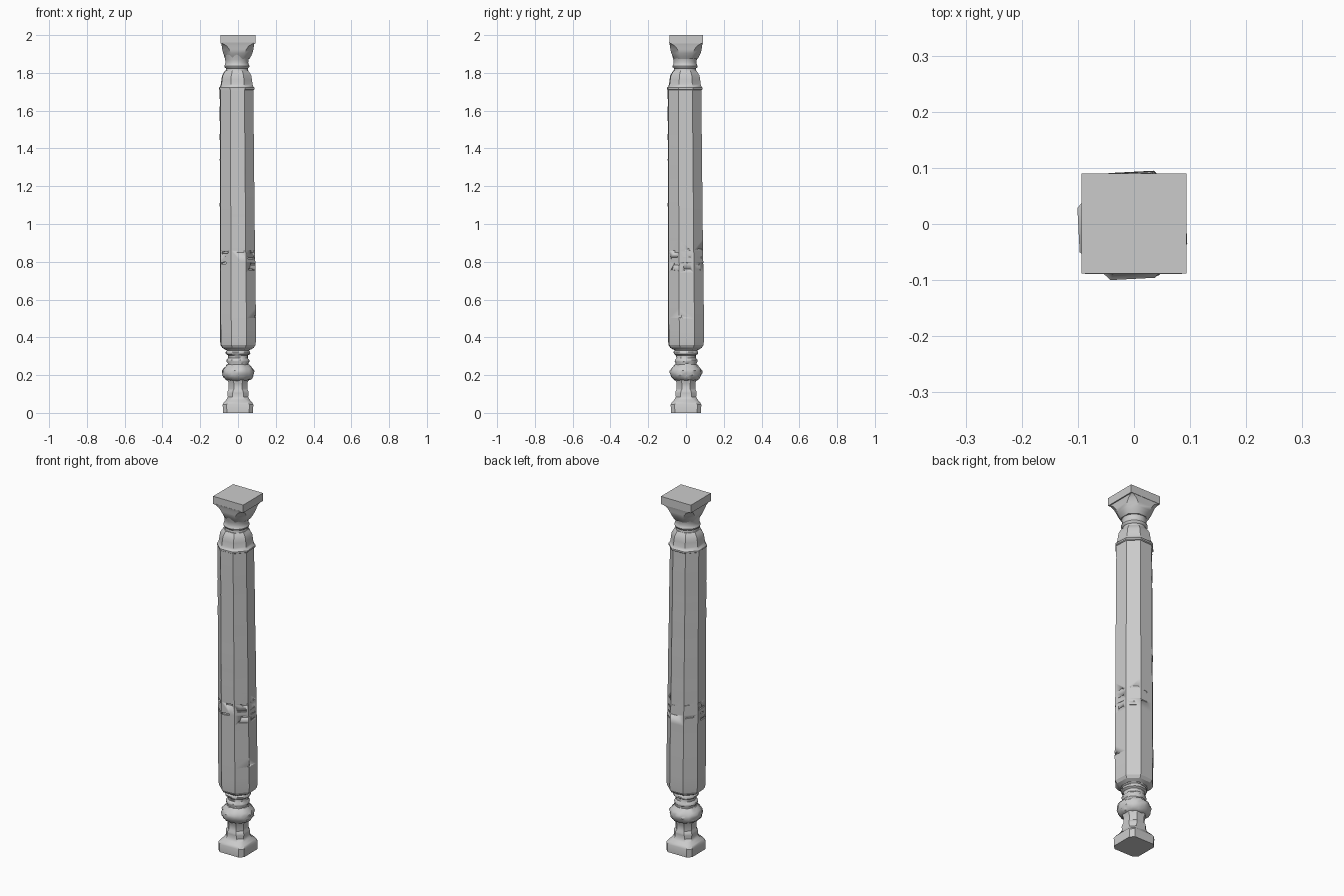
import bpy, bmesh, math, random
from mathutils import Matrix

if "Cube" in bpy.data.objects:
    bpy.data.objects.remove(bpy.data.objects["Cube"])

random.seed(4)


def finish(name, bm, angle=30):
    bmesh.ops.recalc_face_normals(bm, faces=bm.faces)
    mesh = bpy.data.meshes.new(name)
    bm.to_mesh(mesh)
    bm.free()
    ob = bpy.data.objects.new(name, mesh)
    bpy.context.collection.objects.link(ob)
    bpy.ops.object.select_all(action='DESELECT')
    ob.select_set(True)
    bpy.context.view_layer.objects.active = ob
    bpy.ops.object.shade_smooth_by_angle(angle=math.radians(angle))
    return ob


def skin(name, rings, angle=30):
    """Join equal-sized rings of points into a capped solid."""
    bm = bmesh.new()
    loops = [[bm.verts.new(p) for p in ring] for ring in rings]
    n = len(loops[0])
    for lo, hi in zip(loops, loops[1:]):
        for i in range(n):
            j = (i + 1) % n
            bm.faces.new((lo[i], lo[j], hi[j], hi[i]))
    bm.faces.new(loops[0][::-1])
    bm.faces.new(loops[-1])
    return finish(name, bm, angle)


def octagon(z, a, k=0.414, cx=0, cy=0, turn=0):
    """Square of half width a with corners cut; k=0.414 is a regular octagon."""
    w = a * k
    pts = [(a, -w), (a, w), (w, a), (-w, a), (-a, w), (-a, -w), (-w, -a), (w, -a)]
    c, s = math.cos(turn), math.sin(turn)
    return [(cx + c * x - s * y, cy + s * x + c * y, z) for x, y in pts]


def circle(z, r, cx=0, cy=0, rough=0, n=32):
    out = []
    for i in range(n):
        t = 2 * math.pi * i / n
        q = r + random.uniform(-rough, rough)
        out.append((cx + q * math.cos(t), cy + q * math.sin(t), z))
    return out


# base: square foot with cut corners, flowing into the pedestal neck
foot = [(0, .080, .74), (.045, .081, .74), (.058, .073, .70), (.07, .062, .62),
        (.085, .054, .55), (.105, .056, .5), (.115, .055, .5), (.125, .049, .45),
        (.155, .049, .45), (.175, .056, .45), (.19, .06, .45)]
skin("base_foot", [octagon(z, a, k) for z, a, k in foot], 35)

# carved, weathered bulb and ring mouldings under the shaft
bulb = [(.17, .053), (.178, .068), (.19, .078), (.20, .083), (.212, .084), (.224, .083),
        (.236, .077), (.246, .066), (.256, .058)]
skin("carved_bulb", [circle(z, r, rough=.004) for z, r in bulb], 40)
rings = [(.25, .056), (.262, .055), (.272, .061), (.28, .060), (.29, .051), (.305, .053),
         (.312, .064), (.322, .065), (.33, .059), (.338, .069), (.35, .074), (.37, .080)]
skin("lower_mouldings", [circle(z, r, rough=.002) for z, r in rings], 40)

# long octagonal shaft, leaning very slightly toward -x and -y
TURN = math.radians(3)
outline = [(.335, .066), (.345, .082), (.36, .091), (.385, .093)]
outline += [(.44 + .06 * i, .0935 - .0065 * i / 21 + random.uniform(-.0008, .0008)) for i in range(22)]
outline += [(1.718, .087)]


def lean(z):
    f = max(0, min(1, (z - .4) / 1.3))
    return -.008 * f


shaft = skin("shaft", [octagon(z, a, .43, lean(z), lean(z), TURN) for z, a in outline], 25)

# weathering chips cut into the shaft faces
bm = bmesh.new()
for side in range(8):
    rows = (.76, .79, .82, .86) if side in (0, 1, 4, 7) else (.79, .85)
    for z in rows:
        off = random.uniform(-.02, .02)
        size = (.014, random.uniform(.025, .05), random.uniform(.005, .011))
        m = (Matrix.Rotation(TURN + side * math.pi / 4, 4, 'Z')
             @ Matrix.Translation((.094, off, z + random.uniform(-.006, .006)))
             @ Matrix.Rotation(random.uniform(-.1, .1), 4, 'X')
             @ Matrix.Diagonal((*size, 1)))
        bmesh.ops.create_cube(bm, size=1, matrix=m)
m = Matrix.Translation((.095, -.04, .51)) @ Matrix.Diagonal((.014, .03, .012, 1))
bmesh.ops.create_cube(bm, size=1, matrix=m)
chips = finish("chip_cutter", bm)
chips.hide_render = True
chips.hide_viewport = True
cut = shaft.modifiers.new("chips", 'BOOLEAN')
cut.operation = 'DIFFERENCE'
cut.object = chips
cut.solver = 'EXACT'
cut.use_self = True

# collar and shoulder at the top of the shaft
collar = [(1.71, .088), (1.713, .092), (1.722, .092), (1.728, .086), (1.74, .082),
          (1.765, .079), (1.785, .076), (1.80, .068), (1.812, .060)]
skin("upper_collar", [octagon(z, a, .43, -.007, -.006, TURN) for z, a in collar], 35)

# round neck with its ring
neck = [(1.80, .066), (1.812, .058), (1.824, .058), (1.829, .065), (1.836, .067), (1.843, .063),
        (1.855, .060), (1.87, .062), (1.885, .066), (1.90, .07)]
skin("neck_ring", [circle(z, r, -.006, -.005) for z, r in neck], 45)

# bell of the capital, growing from octagon to square slab
bell = [(1.873, .061, .42), (1.888, .070, .43), (1.905, .078, .46), (1.925, .083, .55),
        (1.942, .085, .68), (1.952, .087, .85), (1.96, .089, .97)]
skin("capital_bell", [octagon(z, a, k, -.001) for z, a, k in bell], 40)

# flat square slab on top
bm = bmesh.new()
m = Matrix.Translation((0, .001, 1.978)) @ Matrix.Diagonal((.187, .178, .044, 1))
bmesh.ops.create_cube(bm, size=1, matrix=m)
finish("capital_slab", bm)
